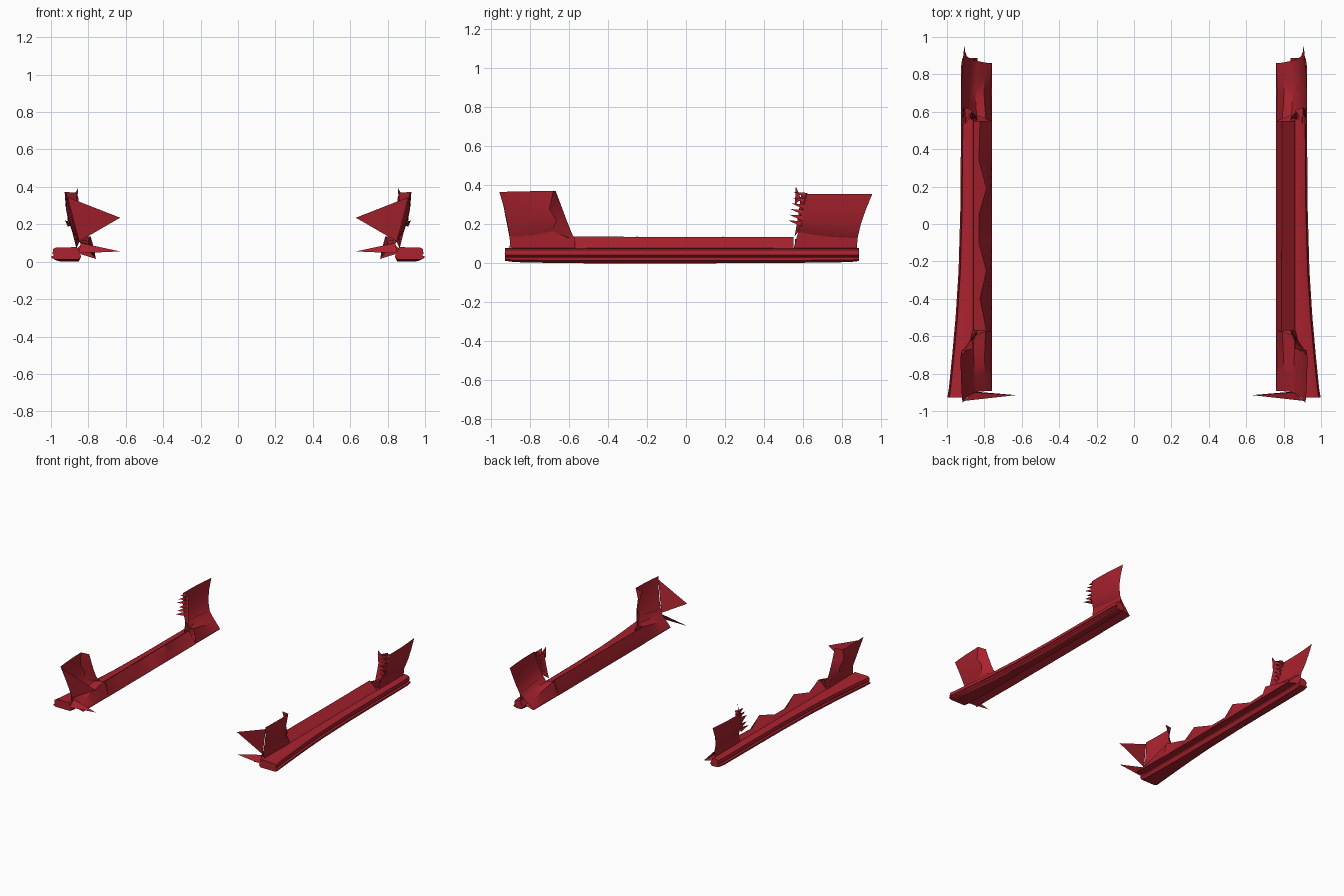
import bpy, bmesh, math
from mathutils import Vector

cube = bpy.data.objects.get("Cube")
if cube:
    bpy.data.objects.remove(cube, do_unlink=True)

RED = (0.40, 0.016, 0.027, 1)
paint = bpy.data.materials.new("deep_red_paint")
paint.use_nodes = True
paint.diffuse_color = RED
paint.node_tree.nodes["Principled BSDF"].inputs["Base Color"].default_value = RED


def finish(bm, name, side, closed):
    """Mirror by side, orient the faces and make the object."""
    for v in bm.verts:
        v.co.x *= side
    bmesh.ops.recalc_face_normals(bm, faces=bm.faces)
    bm.normal_update()
    if not closed and sum(f.normal.x * f.calc_area() for f in bm.faces) * side < 0:
        bmesh.ops.reverse_faces(bm, faces=bm.faces)
    mesh = bpy.data.meshes.new(name)
    bm.to_mesh(mesh)
    bm.free()
    mesh.materials.append(paint)
    obj = bpy.data.objects.new(name, mesh)
    bpy.context.collection.objects.link(obj)
    bpy.ops.object.select_all(action='DESELECT')
    obj.select_set(True)
    bpy.context.view_layer.objects.active = obj
    bpy.ops.object.shade_smooth_by_angle(angle=math.radians(28))


def loft(name, side, sections, closed=True):
    """Skin a row of matching sections; closed ones become capped solids."""
    bm = bmesh.new()
    rows = [[bm.verts.new(p) for p in sec] for sec in sections]
    n = len(rows[0])
    for a, b in zip(rows, rows[1:]):
        for i in range(n if closed else n - 1):
            j = (i + 1) % n
            bm.faces.new((a[i], a[j], b[j], b[i]))
    if closed:
        bm.faces.new(rows[0])
        bm.faces.new(rows[-1])
    finish(bm, name, side, closed)


def at_y(y, profile):
    return [(x, y, z) for x, z in profile]


def blend(a, b, steps, bulge):
    """Sections between two edge lines, bowed outwards in x."""
    out = []
    for k in range(steps + 1):
        t = k / steps
        bow = Vector((bulge * 4 * t * (1 - t), 0, 0))
        out.append([Vector(p).lerp(Vector(q), t) + bow for p, q in zip(a, b)])
    return out


def rail_section(y, outer, lift):
    # Two stacked lips with a groove between them
    low = [(0.838, 0.028), (0.852, lift), (outer - 0.02, lift), (outer, 0.014 + lift * 0.5),
           (outer, 0.029), (outer - 0.014, 0.034), (outer - 0.006, 0.042),
           (outer - 0.01, 0.068), (outer - 0.024, 0.075), (0.862, 0.078), (0.848, 0.05)]
    return at_y(y, low)


RAIL = [(-0.928, 0.998, 0.013), (-0.88, 0.99, 0.006), (-0.7, 0.972, 0.002),
        (-0.5, 0.954, 0), (-0.25, 0.938, 0), (0.1, 0.928, 0),
        (0.55, 0.925, 0.002), (0.84, 0.925, 0.006), (0.888, 0.918, 0.012)]


def sill_section(y, ridge):
    # The ridge slides down the outer slope as it drops
    x = 0.862 - (ridge - 0.07) * 1.1
    return at_y(y, [(0.862, 0.07), (x, ridge), ((x + 0.75) / 2, ridge * 0.5),
                    (0.76, 0.015), (0.84, 0.04)])


EVEN_RIDGE = [(-0.57, 0.137), (0, 0.135), (0.55, 0.135)]
BROKEN_RIDGE = [(-0.57, 0.137), (-0.4, 0.105), (-0.25, 0.137), (-0.1, 0.1),
                (0.05, 0.1), (0.19, 0.137), (0.34, 0.1), (0.55, 0.105)]

# Edge lines of the upright panels, from top to inner foot
FRONT_OUTER = [(0.917, -0.957, 0.366), (0.9, -0.935, 0.29), (0.88, -0.917, 0.21),
               (0.86, -0.905, 0.14), (0.842, -0.898, 0.098), (0.8, -0.894, 0.058),
               (0.76, -0.89, 0.018)]
FRONT_INNER = [(0.926, -0.68, 0.372), (0.92, -0.7, 0.28), (0.906, -0.665, 0.22),
               (0.888, -0.685, 0.165), (0.86, -0.6, 0.13), (0.792, -0.572, 0.135),
               (0.76, -0.57, 0.018)]
REAR_INNER = [(0.924, 0.62, 0.355), (0.914, 0.603, 0.29), (0.9, 0.587, 0.22),
              (0.876, 0.575, 0.16), (0.842, 0.58, 0.122), (0.792, 0.56, 0.125),
              (0.76, 0.55, 0.018)]
REAR_OUTER = [(0.907, 0.955, 0.355), (0.903, 0.922, 0.275), (0.893, 0.896, 0.2),
              (0.87, 0.88, 0.13), (0.84, 0.872, 0.095), (0.8, 0.864, 0.058),
              (0.76, 0.857, 0.018)]


def front_fins(side):
    # Two thin triangular fins reaching inwards at the front
    bm = bmesh.new()
    upper = [(0.63, -0.915, 0.235), (0.911, -0.946, 0.345), (0.85, -0.9, 0.108)]
    lower = [(0.63, -0.915, 0.055), (0.842, -0.897, 0.1), (0.85, -0.932, 0.045)]
    for tri in (upper, lower):
        bm.faces.new([bm.verts.new(p) for p in tri])
    finish(bm, prefix + "front_fins", side, False)


def rear_spikes(side):
    # Ragged row of small spikes down the leading edge of the rear panel
    bm = bmesh.new()
    for k in range(6):
        z = 0.2 + 0.029 * k
        y = 0.578 + 0.006 * k
        tip = bm.verts.new((0.925 - 0.012 * (k % 3), y - 0.055, z + 0.02))
        base = [bm.verts.new(p) for p in ((0.86, y, z), (0.91, y + 0.015, z - 0.012),
                                          (0.905, y + 0.015, z + 0.016))]
        for i in range(3):
            bm.faces.new((tip, base[i], base[(i + 1) % 3]))
    bm.faces.new([bm.verts.new(p) for p in ((0.855, 0.563, 0.395), (0.86, 0.558, 0.3),
                                            (0.89, 0.59, 0.33))])
    finish(bm, prefix + "rear_spikes", side, False)


for prefix, side, ridge in (("left_", 1, EVEN_RIDGE), ("right_", -1, BROKEN_RIDGE)):
    # Lower rail and sill
    loft(prefix + "rail", side, [rail_section(*r) for r in RAIL])
    loft(prefix + "sill", side, [sill_section(*r) for r in ridge])
    # Undersides closing the upright panels
    under = [(0.862, 0.07), (0.84, 0.04), (0.76, 0.017)]
    loft(prefix + "front_underside", side, [at_y(-0.892, under), at_y(-0.57, under)], False)
    loft(prefix + "rear_underside", side, [at_y(0.55, under), at_y(0.86, under)], False)
    # Upright panels
    loft(prefix + "front_panel", side, blend(FRONT_OUTER, FRONT_INNER, 4, 0.004), False)
    loft(prefix + "rear_panel", side, blend(REAR_INNER, REAR_OUTER, 4, 0.006), False)
    # Outer skins closing the panels down to the rail
    loft(prefix + "front_skin", side, [
        [(0.86, -0.905, 0.14), (0.862, -0.9, 0.07)],
        [(0.888, -0.685, 0.165), (0.864, -0.68, 0.07)],
        [(0.835, -0.57, 0.137), (0.864, -0.57, 0.07)]], False)
    loft(prefix + "rear_skin", side, [
        [(0.876, 0.575, 0.16), (0.864, 0.55, 0.07)],
        [(0.87, 0.88, 0.13), (0.866, 0.875, 0.07)]], False)
    # Folded flanges on the facing edges of the panels
    loft(prefix + "front_flange", side, [
        [FRONT_INNER[0], (0.862, -0.668, 0.37)],
        [FRONT_INNER[1], (0.862, -0.634, 0.28)],
        [FRONT_INNER[2], (0.86, -0.612, 0.22)],
        [FRONT_INNER[3], (0.856, -0.59, 0.165)],
        [FRONT_INNER[4], (0.84, -0.576, 0.132)]], False)
    loft(prefix + "rear_flange", side, [
        [REAR_INNER[0], (0.855, 0.59, 0.352)],
        [REAR_INNER[2], (0.845, 0.575, 0.24)],
        [REAR_INNER[3], (0.835, 0.557, 0.14)]], False)
    front_fins(side)
    rear_spikes(side)
